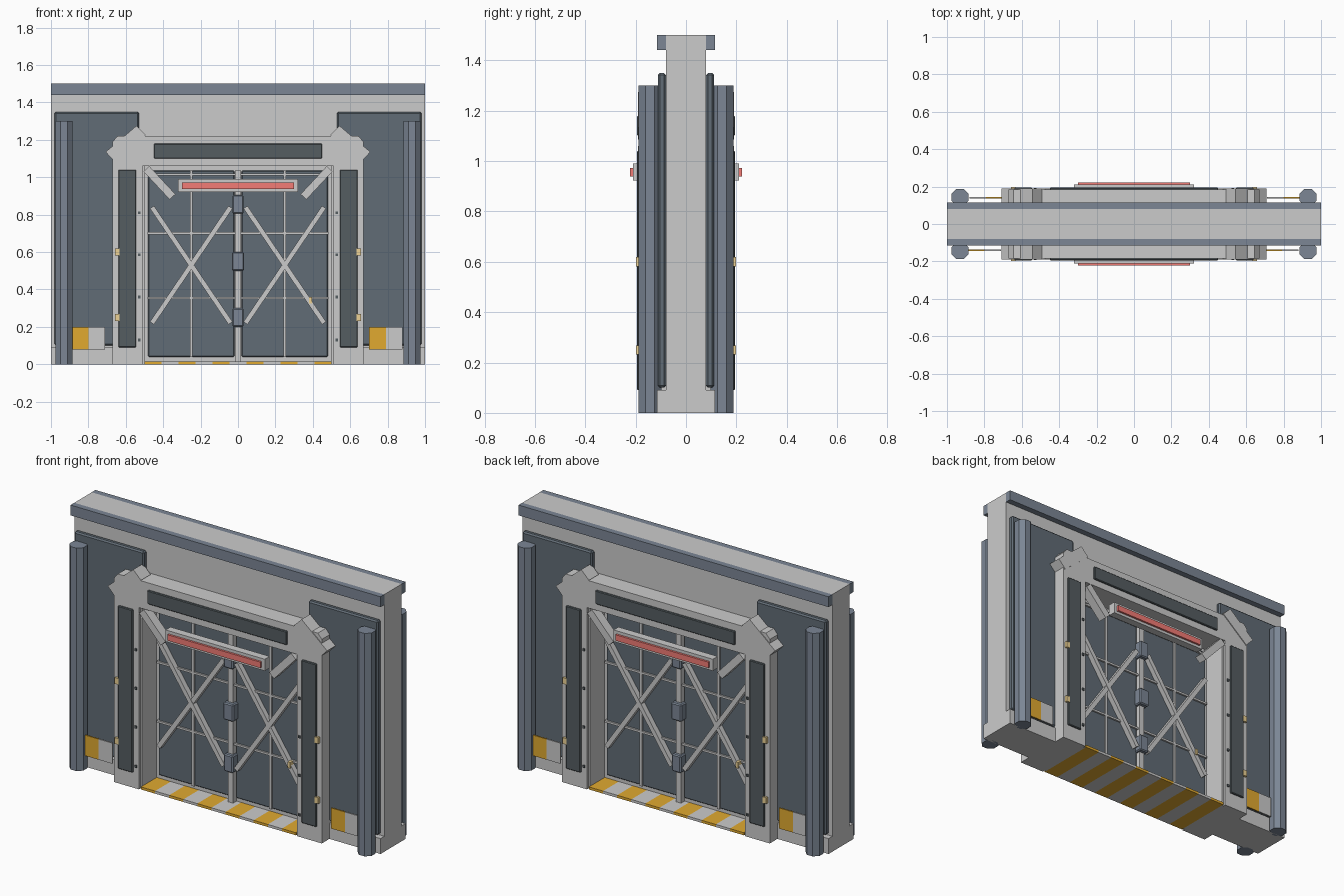
import bpy, bmesh, math
from mathutils import Matrix

if "Cube" in bpy.data.objects:
    bpy.data.objects.remove(bpy.data.objects["Cube"])


def material(name, r, g, b):
    m = bpy.data.materials.new(name)
    m.diffuse_color = (r, g, b, 1)
    m.use_nodes = True
    m.node_tree.nodes["Principled BSDF"].inputs["Base Color"].default_value = m.diffuse_color
    return m


NAVY = material("dark_panel", .12, .15, .18)
CHAR = material("charcoal", .09, .11, .12)
SLATE = material("slate", .2, .24, .3)
ORANGE = material("hazard_orange", .75, .4, .03)
RED = material("red_glow", .9, .2, .18)
YELLOW = material("marker_yellow", .85, .65, .3)
SPIN = Matrix.Rotation(math.pi, 4, 'Z')


def prism(name, pts, y0, y1, mat=None, both=True, bevel=0):
    """Extrude an x-z outline from y0 to y1; both = repeat on the back."""
    bm = bmesh.new()
    f = bm.faces.new([bm.verts.new((x, y0, z)) for x, z in pts])
    ext = bmesh.ops.extrude_face_region(bm, geom=[f])["geom"]
    bmesh.ops.translate(bm, vec=(0, y1 - y0, 0),
                        verts=[v for v in ext if isinstance(v, bmesh.types.BMVert)])
    bmesh.ops.recalc_face_normals(bm, faces=bm.faces)
    if bevel:
        bmesh.ops.bevel(bm, geom=bm.edges[:], offset=bevel, segments=1, affect='EDGES')
    me = bpy.data.meshes.new(name)
    bm.to_mesh(me)
    bm.free()
    if mat:
        me.materials.append(mat)
    for suffix, turn in (("", Matrix()), ("_back", SPIN))[:2 if both else 1]:
        o = bpy.data.objects.new(name + suffix, me)
        o.matrix_world = turn
        bpy.context.collection.objects.link(o)


def box(name, x0, x1, y0, y1, z0, z1, mat=None, both=True, bevel=0):
    prism(name, [(x0, z0), (x1, z0), (x1, z1), (x0, z1)], y0, y1, mat, both, bevel)


def bar(name, a, b, w, y0, y1, mat=None):
    """Straight bar of width w between two x-z points."""
    dx, dz = b[0] - a[0], b[1] - a[1]
    k = w / 2 / math.hypot(dx, dz)
    nx, nz = -dz * k, dx * k
    prism(name, [(a[0] + nx, a[1] + nz), (b[0] + nx, b[1] + nz),
                 (b[0] - nx, b[1] - nz), (a[0] - nx, a[1] - nz)], y0, y1, mat)


# Wall with door opening, and cap strips
box("wall_left", -1, -.5, -.08, .08, 0, 1.5, both=False)
box("wall_right", .5, 1, -.08, .08, 0, 1.5, both=False)
box("wall_lintel", -.5, .5, -.08, .08, 1.06, 1.5, both=False)
box("cap_strip", -1, 1, -.115, -.08, 1.44, 1.5, SLATE)

# Door core and hazard-striped threshold
box("door_core", -.5, .5, -.035, .035, .015, 1.06, both=False)
n = 11
for i in range(n):
    box(f"threshold_stripe_{i}", -.5 + i / n, -.5 + (i + 1) / n, -.18, .18, 0, .015,
        ORANGE if i % 2 == 0 else None, both=False)

for s, side in ((-1, "left"), (1, "right")):
    def sbox(name, x0, x1, *a, **k):
        box(f"{name}_{side}", s * x0, s * x1, *a, **k)

    # Wall cladding, plinth and octagonal column
    sbox("wall_panel", .53, .98, -.112, -.08, .1, 1.35, NAVY, bevel=.008)
    sbox("plinth", .5, 1, -.115, -.08, 0, .09)
    r = .045 / math.cos(math.pi / 8)
    for back, t in (("", Matrix()), ("_back", SPIN)):
        bpy.ops.mesh.primitive_cylinder_add(vertices=8, radius=r, depth=1.3)
        col = bpy.context.object
        col.name = f"column_{side}{back}"
        col.matrix_world = (t @ Matrix.Translation((s * .93, -.143, .65))
                            @ Matrix.Rotation(math.pi / 8, 4, 'Z'))
        col.data.materials.append(SLATE)

    # Frame pillar, corner block and inset panel
    prism(f"frame_pillar_{side}", [(s * x, z) for x, z in
          ((.51, 0), (.67, 0), (.67, 1.19), (.645, 1.22), (.51, 1.22))], -.185, -.08)
    prism(f"frame_corner_{side}", [(s * x, z) for x, z in
          ((.708, 1.135), (.543, 1.275), (.493, 1.225), (.66, 1.085))], -.19, -.1)
    sbox("pillar_panel", .545, .64, -.195, -.18, .09, 1.04, CHAR, bevel=.004)
    sbox("inner_jamb", .5, .51, -.17, -.08, 0, 1.06)
    for i, z in enumerate((.25, .6)):
        sbox(f"marker_light_{i}", .633, .657, -.199, -.18, z - .018, z + .018, YELLOW)
    for i, z in enumerate((.13, .36, .585, .81)):
        sbox(f"frame_bolt_{i}", .522, .534, -.192, -.18, z - .007, z + .007, CHAR)

    # Corner brace under the header
    bar(f"corner_brace_{side}", (s * .49, 1.045), (s * .35, .895), .042, -.19, -.135)

    # Door leaf: panel, grid bars and cross bracing
    sbox("door_leaf", .02, .48, -.048, -.03, .04, 1.035, NAVY, bevel=.004)
    sbox("leaf_upright", .243, .257, -.06, -.04, .04, 1.035)
    for i, z in enumerate((.355, .70, 1.015)):
        sbox(f"leaf_rail_{i}", .015, .485, -.058, -.04, z - .006, z + .006)
    bar(f"cross_brace_a_{side}", (s * .04, .22), (s * .46, .84), .026, -.08, -.045)
    bar(f"cross_brace_b_{side}", (s * .04, .84), (s * .46, .22), .026, -.078, -.045)

# Centre post with latch blocks, and a small handle
box("centre_post", -.016, .016, -.068, -.03, .015, 1.035)
for i, (z, w, h) in enumerate(((.25, .03, .05), (.55, .033, .05), (.855, .03, .05))):
    box(f"latch_block_{i}", -w, w, -.092, -.04, z - h, z + h, SLATE, bevel=.006)
box("door_handle", .38, .395, -.085, -.04, .325, .36, YELLOW)

# Header with inset panel
box("frame_header", -.51, .51, -.185, -.08, 1.06, 1.22)
box("header_panel", -.45, .45, -.195, -.18, 1.1, 1.18, CHAR, bevel=.004)

# Warning lamp
box("lamp_housing", -.32, .32, -.21, -.165, .922, .99)
box("lamp_glow", -.3, .3, -.222, -.2, .938, .972, RED)

# Hazard plates beside the columns
for i, x in enumerate((-.89, -.80, .70, .79)):
    box(f"hazard_plate_{i}", x, x + .09, -.144, -.136, .08, .2, None if i % 2 else ORANGE)
